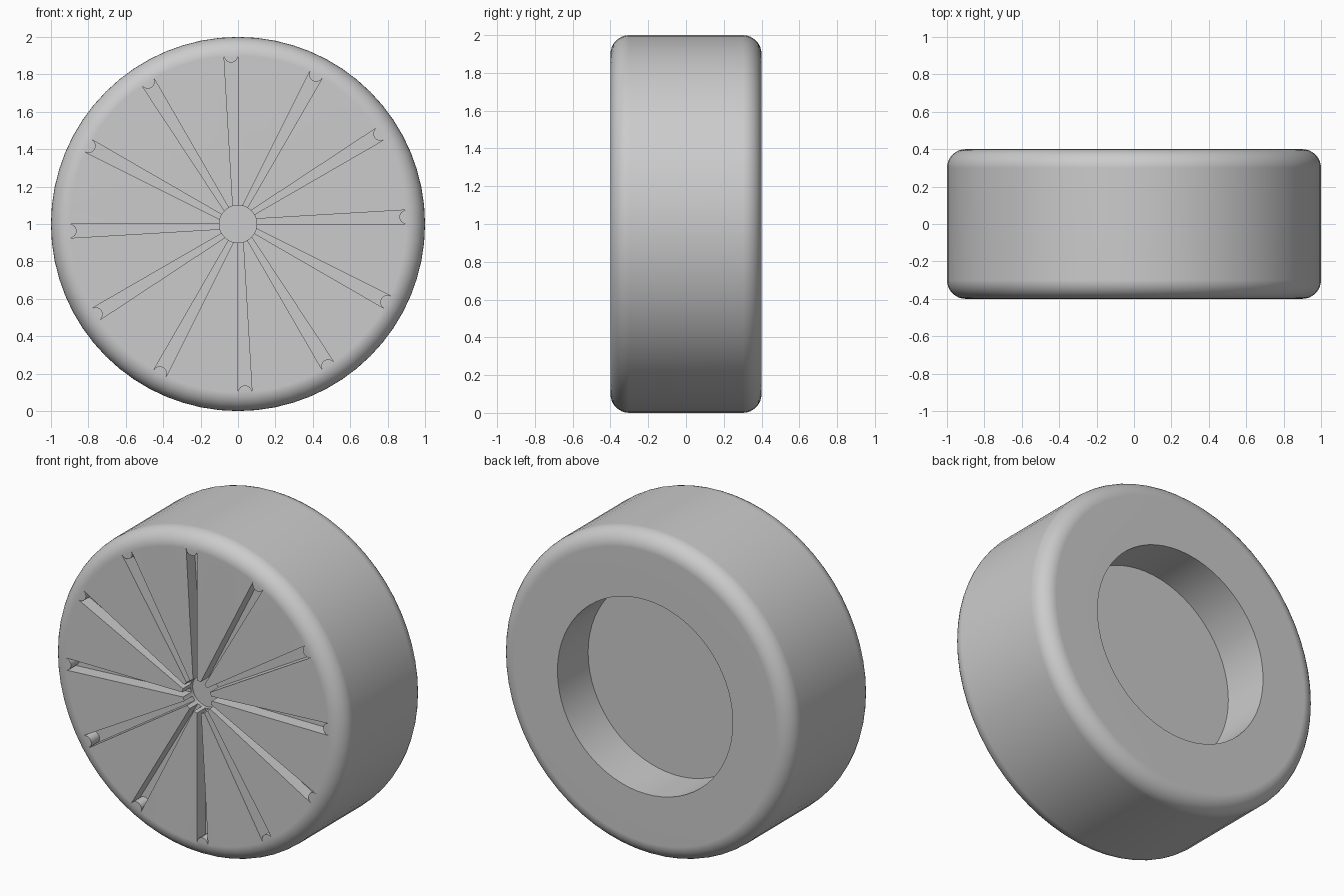
import bpy, bmesh
from math import cos, sin, pi, radians
from mathutils import Matrix, Vector

default = bpy.data.objects.get("Cube")
if default:
    bpy.data.objects.remove(default, do_unlink=True)

RADIUS, HALF, FILLET = 1.0, 0.4, 0.1
HUB_R, HUB_DEPTH = 0.1, 0.1
RECESS_R, RECESS_DEPTH = 0.6, 0.3
GROOVES, GROOVE_DEPTH = 12, 0.08
TIP_R, TIP_W, ROOT_R, ROOT_W = 0.9, 0.075, 0.085, 0.027

grey = bpy.data.materials.new("plain grey")
grey.use_nodes = True
colour = (0.6, 0.6, 0.6, 1)
grey.diffuse_color = colour
grey.node_tree.nodes["Principled BSDF"].inputs["Base Color"].default_value = colour


def make_object(name, bm):
    bmesh.ops.recalc_face_normals(bm, faces=bm.faces)
    mesh = bpy.data.meshes.new(name)
    bm.to_mesh(mesh)
    bm.free()
    mesh.materials.append(grey)
    obj = bpy.data.objects.new(name, mesh)
    bpy.context.collection.objects.link(obj)
    return obj


def fillet(y, start):
    """Quarter round at the rim, as (radius, y) points."""
    steps = 8
    return [(RADIUS - FILLET + FILLET * cos(start + i * pi / 2 / steps),
             y + FILLET * sin(start + i * pi / 2 / steps)) for i in range(steps + 1)]


# Wheel: profile with front hub hole, rounded rim and back recess, turned about y
profile = [(0, HUB_DEPTH - HALF), (HUB_R, HUB_DEPTH - HALF), (HUB_R, -HALF)]
profile += fillet(FILLET - HALF, -pi / 2) + fillet(HALF - FILLET, 0)
profile += [(RECESS_R, HALF), (RECESS_R, HALF - RECESS_DEPTH), (0, HALF - RECESS_DEPTH)]
bm = bmesh.new()
verts = [bm.verts.new((r, y, 0)) for r, y in profile]
edges = [bm.edges.new(pair) for pair in zip(verts, verts[1:])]
bmesh.ops.spin(bm, geom=verts + edges, cent=(0, 0, 0), axis=(0, 1, 0),
               angle=2 * pi, steps=64, use_merge=True)
bmesh.ops.remove_doubles(bm, verts=bm.verts, dist=1e-5)
wheel = make_object("wheel", bm)

# Groove cutter: tapered slots whose outer ends bulge inward
half = TIP_W / 2
outline = [(ROOT_R, 0)]
outline += [(TIP_R - half * sin(i * pi / 8), half - half * cos(i * pi / 8)) for i in range(9)]
outline += [(ROOT_R, ROOT_W)]
bm = bmesh.new()
for k in range(GROOVES):
    turn = Matrix.Rotation(-2 * pi * k / GROOVES, 3, 'Y')
    face = bm.faces.new([bm.verts.new(turn @ Vector((x, GROOVE_DEPTH - HALF, z)))
                         for x, z in outline])
    extruded = bmesh.ops.extrude_face_region(bm, geom=[face], use_keep_orig=True)["geom"]
    bmesh.ops.translate(bm, vec=(0, -GROOVE_DEPTH - 0.05, 0),
                        verts=[g for g in extruded if isinstance(g, bmesh.types.BMVert)])
cutter = make_object("groove_cutter", bm)

# Cut the grooves, stand the wheel on the ground and shade it
cut = wheel.modifiers.new("grooves", 'BOOLEAN')
cut.operation = 'DIFFERENCE'
cut.solver = 'EXACT'
cut.object = cutter
bpy.ops.object.select_all(action='DESELECT')
wheel.select_set(True)
bpy.context.view_layer.objects.active = wheel
bpy.ops.object.modifier_apply(modifier=cut.name)
bpy.data.objects.remove(cutter, do_unlink=True)
wheel.data.transform(Matrix.Translation((0, 0, RADIUS)))
bpy.ops.object.shade_smooth_by_angle(angle=radians(30))
weighted = wheel.modifiers.new("flat caps", 'WEIGHTED_NORMAL')
weighted.keep_sharp = True
